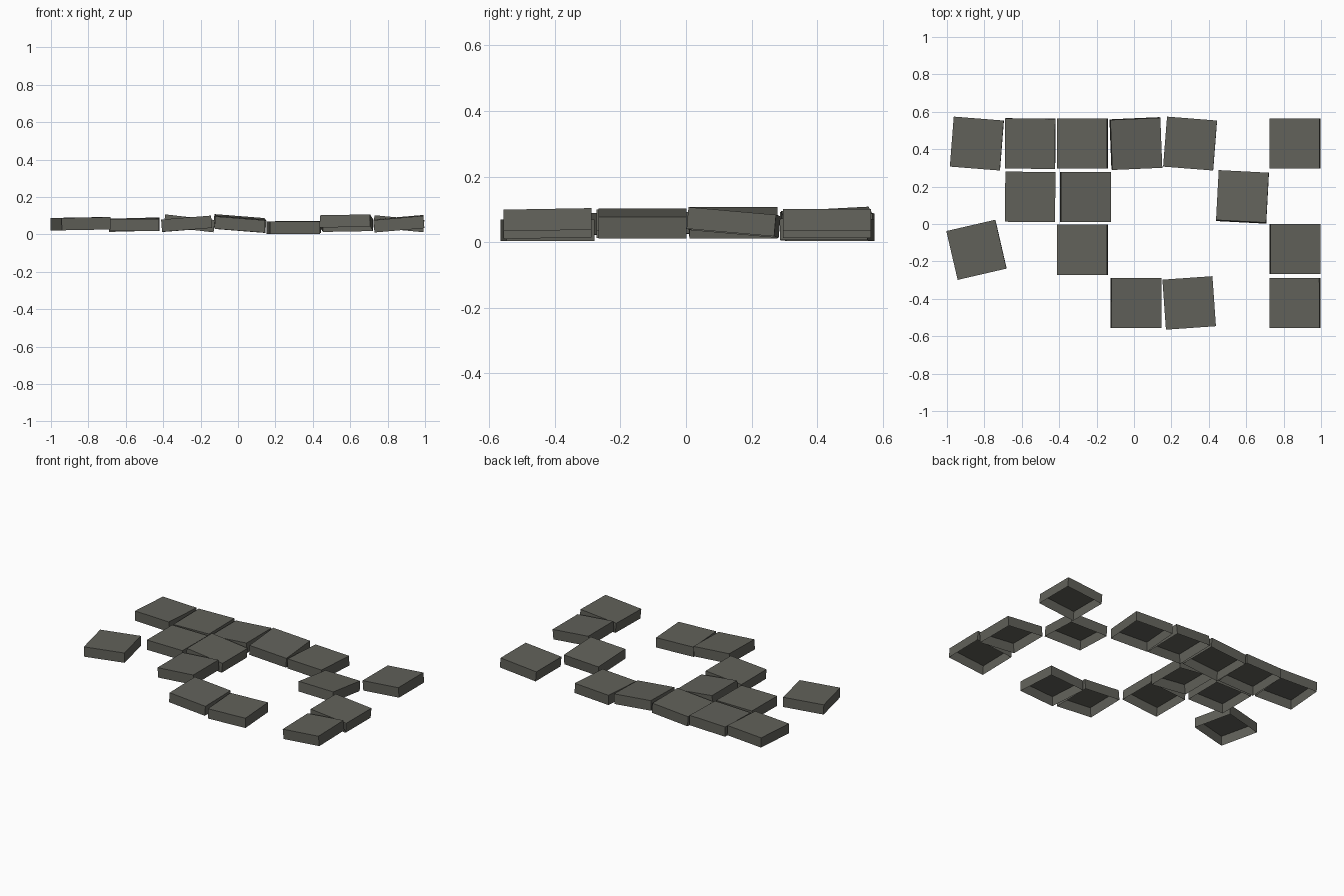
import bpy, bmesh, math
from mathutils import Matrix, Euler

if "Cube" in bpy.data.objects:
    bpy.data.objects.remove(bpy.data.objects["Cube"])

SIZE, HEIGHT = 0.268, 0.066

stone = bpy.data.materials.new("dark stone grey")
stone.diffuse_color = (0.12, 0.12, 0.102, 1)
stone.use_nodes = True
stone.node_tree.nodes["Principled BSDF"].inputs["Base Color"].default_value = stone.diffuse_color


def tile(name, x, y, z, tilt_x=0, tilt_y=0, spin=0):
    """Slab with an open underside, tilted in degrees."""
    bm = bmesh.new()
    bmesh.ops.create_cube(bm, size=1, matrix=Matrix.Diagonal((SIZE, SIZE, HEIGHT, 1)))
    bm.normal_update()
    under = [f for f in bm.faces if f.normal.z < -0.9]
    bmesh.ops.delete(bm, geom=under, context='FACES')
    mesh = bpy.data.meshes.new(name)
    bm.to_mesh(mesh)
    bm.free()
    mesh.materials.append(stone)
    ob = bpy.data.objects.new(name, mesh)
    ob.location = (x, y, z)
    ob.rotation_euler = Euler([math.radians(a) for a in (tilt_x, tilt_y, spin)])
    bpy.context.collection.objects.link(ob)


# x, y, z, tilt about x, tilt about y, spin
tiles = [
    # back row
    (-0.84, 0.43, 0.057, 0, -1, -4.5),
    (-0.555, 0.43, 0.052, 1, -1.5, -0.5),
    (-0.275, 0.43, 0.056, 0, -4.5, 0),
    (0.01, 0.43, 0.058, 3, 4.5, 2.5),
    (0.30, 0.43, 0.038, 0, -0.5, -4.5),
    (0.86, 0.43, 0.057, 0, -5, 0),
    # second row
    (-0.555, 0.145, 0.05, 0, 0, -0.5),
    (-0.26, 0.145, 0.059, 0, 6.5, 0),
    (0.58, 0.145, 0.06, -5, -1, -3),
    # third row
    (-0.842, -0.138, 0.057, 0, -1, 13),
    (-0.275, -0.138, 0.057, 0, -4.5, 0),
    (0.86, -0.133, 0.057, 0, 5.3, 0),
    # front row
    (0.01, -0.422, 0.055, 1, 4.5, 0),
    (0.295, -0.422, 0.036, 0, 0, 4),
    (0.86, -0.422, 0.057, 1, -5, 0),
]
for i, t in enumerate(tiles, 1):
    tile(f"paving_slab_{i}", *t)
